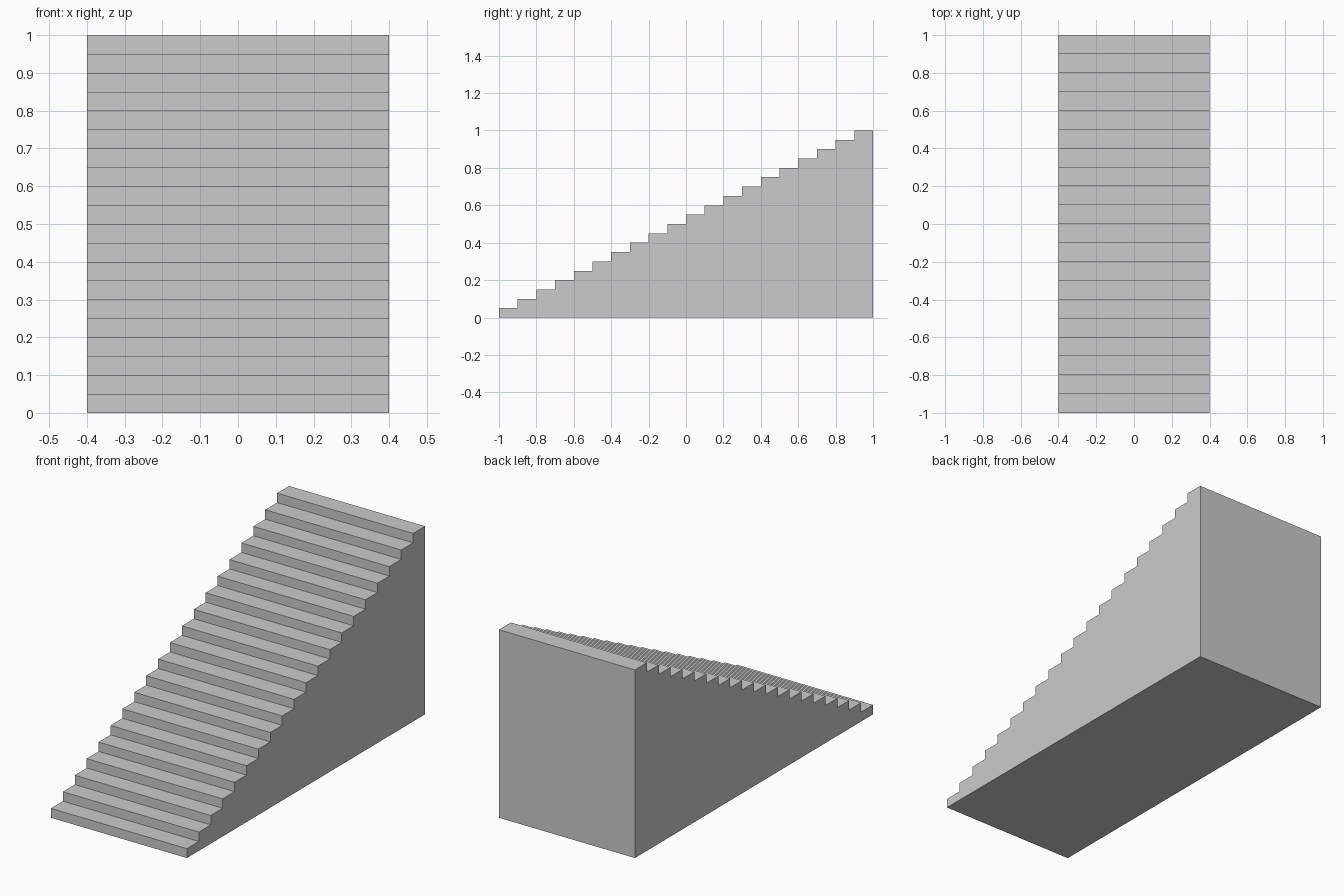
import bpy
import bmesh

if "Cube" in bpy.data.objects:
    bpy.data.objects.remove(bpy.data.objects["Cube"])

STEPS = 20
WIDTH, DEPTH, HEIGHT = 0.8, 2.0, 1.0
run, rise = DEPTH / STEPS, HEIGHT / STEPS

# Side profile: bottom front corner, then each riser and tread, then the bottom back corner
profile = [(-DEPTH / 2, 0.0)]
for i in range(STEPS):
    y, z = -DEPTH / 2 + i * run, (i + 1) * rise
    profile += [(y, z), (y + run, z)]
profile.append((DEPTH / 2, 0.0))

# Solid staircase: extrude the profile across the width
bm = bmesh.new()
side = bm.faces.new([bm.verts.new((-WIDTH / 2, y, z)) for y, z in profile])
result = bmesh.ops.extrude_face_region(bm, geom=[side], use_keep_orig=True)
moved = [g for g in result["geom"] if isinstance(g, bmesh.types.BMVert)]
bmesh.ops.translate(bm, verts=moved, vec=(WIDTH, 0, 0))
bmesh.ops.recalc_face_normals(bm, faces=bm.faces)

mesh = bpy.data.meshes.new("staircase")
bm.to_mesh(mesh)
bm.free()
bpy.context.collection.objects.link(bpy.data.objects.new("staircase", mesh))
